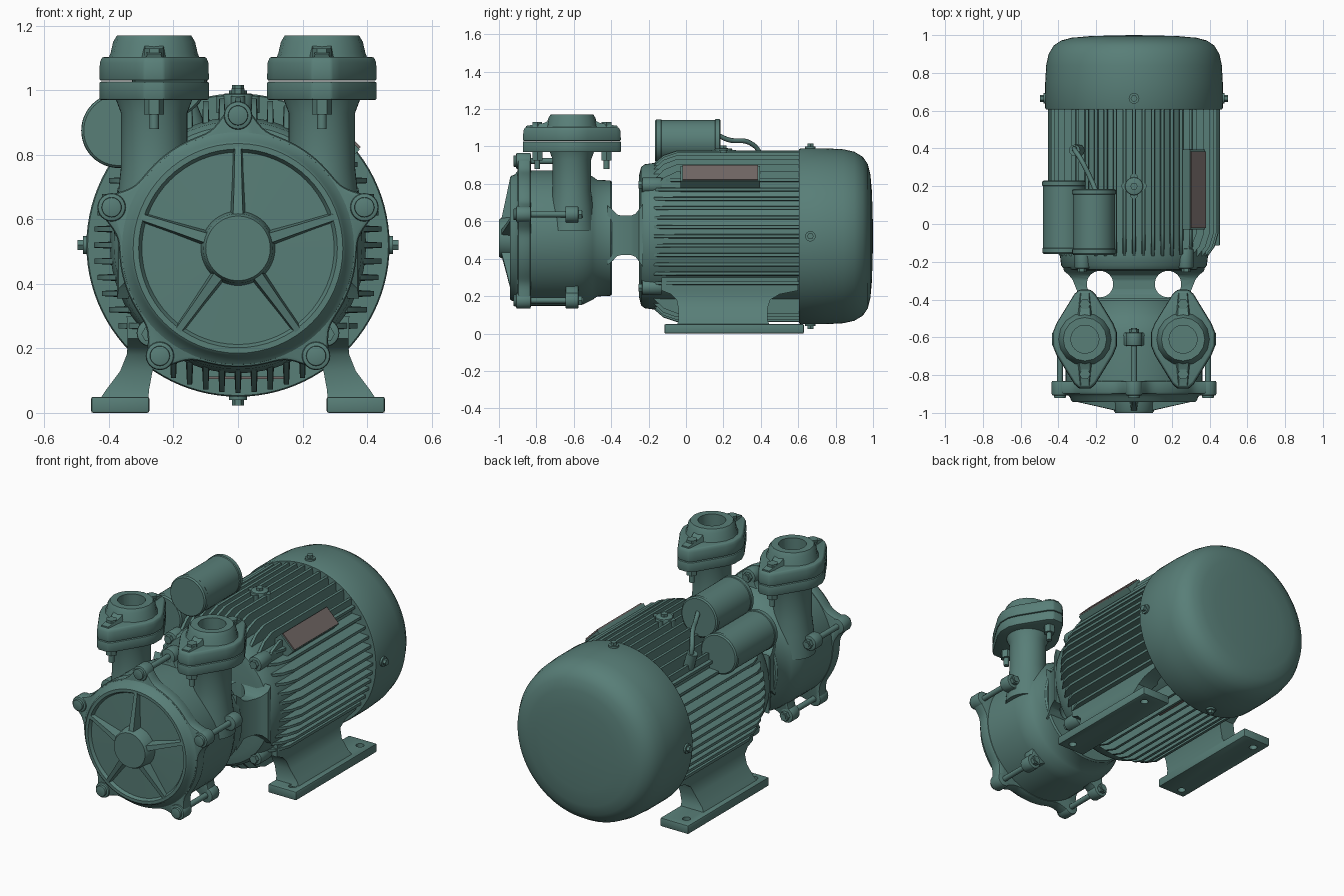
import bpy, bmesh, math
from mathutils import Vector

if "Cube" in bpy.data.objects:
    bpy.data.objects.remove(bpy.data.objects["Cube"])

MZ, PZ = 0.52, 0.51          # motor axis height, pump axis height
Y, Z = (0, 1, 0), (0, 0, 1)


def material(name, col):
    m = bpy.data.materials.new(name)
    m.diffuse_color = (*col, 1)
    m.use_nodes = True
    m.node_tree.nodes["Principled BSDF"].inputs["Base Color"].default_value = m.diffuse_color
    return m


TEAL = material("teal paint", (0.098, 0.21, 0.187))
GREY = material("warm grey plate", (0.165, 0.135, 0.128))


def add_loft(bm, rings):
    """Skin a list of equal-length rings; a one-point ring closes to a tip."""
    rows, n = [], max(len(r) for r in rings)
    for r in rings:
        vs = [bm.verts.new(p) for p in r]
        rows.append(vs if len(vs) > 1 else vs * n)
    for a, b in zip(rows, rows[1:]):
        for i in range(n):
            j = (i + 1) % n
            f = list(dict.fromkeys((a[i], a[j], b[j], b[i])))
            if len(f) > 2:
                bm.faces.new(f)
    for end in (rows[0], rows[-1]):
        if end[0] is not end[1]:
            bm.faces.new(end)


def make(name, bm, mat=TEAL, bev=0):
    bmesh.ops.recalc_face_normals(bm, faces=bm.faces)
    me = bpy.data.meshes.new(name)
    bm.to_mesh(me)
    bm.free()
    me.materials.append(mat)
    ob = bpy.data.objects.new(name, me)
    bpy.context.collection.objects.link(ob)
    if bev:
        m = ob.modifiers.new("bevel", 'BEVEL')
        m.width, m.segments, m.limit_method = bev, 2, 'ANGLE'
    return ob


def loft(name, rings, mat=TEAL, bev=0):
    bm = bmesh.new()
    add_loft(bm, rings)
    return make(name, bm, mat, bev)


def lathe(name, prof, o, axis=Y, seg=64, bev=0):
    """Revolve (along, radius) pairs about an axis through o."""
    q = Vector(axis).to_track_quat('Z', 'Y')
    rings = []
    for t, r in prof:
        k = seg if r > 0 else 1
        rings.append([q @ Vector((r * math.cos(math.tau * i / seg), r * math.sin(math.tau * i / seg), t)) + Vector(o)
                      for i in range(k)])
    return loft(name, rings, TEAL, bev)


def cyl(name, a, b, r, seg=24, bev=0):
    d = Vector(b) - Vector(a)
    return lathe(name, [(0, 0), (0, r), (d.length, r), (d.length, 0)], a, d, seg, bev)


def rect(x0, x1, y0, y1, z):
    return [(x0, y0, z), (x1, y0, z), (x1, y1, z), (x0, y1, z)]


def box(name, x0, x1, y0, y1, z0, z1, mat=TEAL, bev=0):
    return loft(name, [rect(x0, x1, y0, y1, z0), rect(x0, x1, y0, y1, z1)], mat, bev)


def bake(ob):
    dg = bpy.context.evaluated_depsgraph_get()
    me = bpy.data.meshes.new_from_object(ob.evaluated_get(dg))
    ob.modifiers.clear()
    ob.data = me


def cut(ob, cutters):
    for c in cutters:
        m = ob.modifiers.new("cut", 'BOOLEAN')
        m.operation, m.solver, m.object = 'DIFFERENCE', 'EXACT', c
    bake(ob)


def drop(cutters):
    for c in cutters:
        bpy.data.objects.remove(c)


# --- motor: core with end bell, fan cowl, cooling fins
lathe("motor_core", [(-.25, 0), (-.25, .33), (-.24, .37), (-.22, .385), (-.17, .392), (-.12, .397), (.62, .397), (.62, 0)],
      (0, 0, MZ))
lathe("fan_cowl", [(.605, 0), (.605, .466), (.615, .47), (.75, .47), (.84, .465), (.90, .452), (.945, .425), (.972, .385),
                   (.986, .33), (.994, .24), (.998, .12), (1.0, 0)], (0, 0, MZ), seg=96)
fins = bmesh.new()
for vertical in (0, 1):
    for s in (-1, 1):
        for k in range(-6, 7):
            o = k * 0.05
            if vertical and s < 0 and abs(o) > .22 or not vertical and o < -.26:
                continue
            R = .458 if vertical else .447
            base, full = math.sqrt(.38**2 - o * o) * .9, math.sqrt(R * R - o * o)
            low = math.sqrt(.392**2 - o * o)
            rings = []
            for y, tip in ((-.17, low), (-.12, low * .35 + full * .65), (-.05, full), (.61, full)):
                sec = [(base, o - .014), (tip, o - .008), (tip, o + .008), (base, o + .014)]
                rings.append([(c, y, MZ + s * r) if vertical else (s * r, y, MZ + c) for r, c in sec])
            add_loft(fins, rings)
make("cooling_fins", fins)
box("bottom_panel", -.10, .15, .36, .604, .105, .113, GREY)

# end bell lugs and cowl screws
for a in (45, 135, 225, 315):
    c, s = math.cos(math.radians(a)), math.sin(math.radians(a))
    cyl("bell_lug", (.385 * c, -.235, MZ + .385 * s), (.385 * c, -.13, MZ + .385 * s), .042, bev=.006)
    cyl("bell_bolt", (.39 * c, -.255, MZ + .39 * s), (.39 * c, -.23, MZ + .39 * s), .024, 6)
for dx, dz in ((1, 0), (-1, 0), (0, 1), (0, -1)):
    p = lambda r: (dx * r, .665, MZ + dz * r)
    cyl("cowl_screw_washer", p(.46), p(.48), .028, 16)
    cyl("cowl_screw_head", p(.47), p(.497), .018, 6)

# name plate on its 45 degree pad
def pad(name, r0, r1, w, y0, y1, mat):
    k = math.sqrt(.5)
    loft(name, [[((r + t) * k, y, MZ + (r - t) * k) for r, t in ((r0, -w), (r1, -w), (r1, w), (r0, w))]
                for y in (y0, y1)], mat)
pad("plate_pad", .35, .476, .057, -.03, .395, TEAL)
pad("rating_plate", .476, .484, .054, -.02, .385, GREY)

# lifting boss on top
cyl("lifting_boss", (0, .2, .93), (0, .2, .99), .048, bev=.008)
cyl("lifting_plug", (0, .2, .98), (0, .2, 1.005), .02, 6)
for dx, dy in ((.06, 0), (-.06, 0), (0, .06), (0, -.06)):
    cyl("boss_lug", (dx * .75, .2 + dy * .75, .93), (dx * .75, .2 + dy * .75, .982), .022, 12)

# --- capacitors, bracket and cable
for x, z, y0, y1 in ((-.37, .875, -.16, .23), (-.212, 1.03, -.165, .185)):
    n = y1 - y0
    lathe("capacitor", [(0, 0), (0, .108), (.008, .115), (.03, .115), (.034, .112), (n - .03, .112), (n - .026, .116),
                        (n - .006, .116), (n, .108), (n, 0)], (x, y0, z), seg=48)
    d = Vector((x, 0, z - MZ)).normalized()
    cyl("capacitor_mount", Vector((0, .03, MZ)) + d * .36, Vector((0, .03, MZ)) + d * .47, .05, bev=.006)
cu = bpy.data.curves.new("capacitor_cable", 'CURVE')
cu.dimensions, cu.bevel_depth, cu.bevel_resolution = '3D', .013, 2
sp = cu.splines.new('BEZIER')
path = [(-.2, .17, 1.06), (-.225, .23, 1.035), (-.28, .34, 1.02), (-.315, .395, .96), (-.30, .39, .87)]
sp.bezier_points.add(len(path) - 1)
for bp, co in zip(sp.bezier_points, path):
    bp.co, bp.handle_left_type, bp.handle_right_type = co, 'AUTO', 'AUTO'
cu.materials.append(TEAL)
bpy.context.collection.objects.link(bpy.data.objects.new("capacitor_cable", cu))
cyl("cable_gland", (-.29, .39, .84), (-.315, .39, .93), .03, 12)

# --- feet
for s in (-1, 1):
    foot = box("foot_plate", min(s * .275, s * .455), max(s * .275, s * .455), -.115, .63, 0, .05, bev=.006)
    holes = [cyl("cutter", (s * .395, y, -.1), (s * .395, y, .1), .022) for y in (-.06, .56)]
    cut(foot, holes)
    drop(holes)
    loft("foot_web", [rect(s * a, s * b, c, d, z) for z, a, b, c, d in (
        (.04, .278, .43, -.05, .45), (.07, .276, .41, -.04, .435), (.13, .265, .365, -.04, .435),
        (.18, .25, .345, -.05, .45), (.21, .235, .342, -.08, .50), (.23, .22, .342, -.13, .60), (.30, .2, .345, -.13, .60))])

# --- neck bracket with two windows
neck = loft("neck_bracket", [[(-w, y, .525 - h), (w, y, .525 - h), (w, y, .525 + h), (-w, y, .525 + h)] for y, w, h in (
    (-.42, .285, .16), (-.39, .29, .135), (-.37, .295, .112), (-.345, .305, .105), (-.295, .325, .105),
    (-.27, .345, .115), (-.25, .37, .14), (-.23, .375, .17))])
wins = [cyl("cutter", (s * .18, -.318, .2), (s * .18, -.318, .9), .07, 32) for s in (-1, 1)]
cut(neck, wins)
drop(wins)

# --- pump casing, rear flange and ribbed front cover
lathe("pump_casing", [(-.84, 0), (-.84, .362), (-.60, .362), (-.55, .355), (-.50, .33), (-.475, .312), (-.405, .308),
                      (-.395, .30), (-.395, 0)], (0, 0, PZ))
lathe("front_cover", [(-.84, 0), (-.84, .365), (-.90, .36), (-.915, .34), (-.935, .333), (-.942, .325), (-.942, .308),
                      (-.925, .298), (-.93, .115), (-.985, .108), (-1.0, .1), (-1.0, 0)], (0, 0, PZ))
angles = [math.radians(90 + 72 * k) for k in range(5)]


def lobed(name, base, bump, wide, y0, y1, bev):
    out = []
    for i in range(160):
        a = math.tau * i / 160
        d = min(abs(math.remainder(a - b, math.tau)) for b in angles)
        r = base + bump * math.exp(-(d / wide) ** 2)
        out.append((r * math.cos(a), PZ + r * math.sin(a)))
    loft(name, [[(x, y, z) for x, z in out] for y in (y0, y1)], TEAL, bev)


lobed("cover_flange", .368, .082, .15, -.9, -.83, .012)
lobed("casing_lugs", .352, .098, .095, -.645, -.575, .008)
for a in angles:
    c, s = math.cos(a), math.sin(a)
    P = lambda r, y, t=0: (r * c - t * s, y, PZ + r * s + t * c)
    cyl("cover_boss", P(.412, -.908), P(.412, -.83), .044, bev=.008)
    cyl("tie_bolt", P(.412, -.85), P(.412, -.55), .016, 12)
    cyl("tie_bolt_head", P(.412, -.922), P(.412, -.9), .031, 20, .004)
    cyl("tie_lug", P(.412, -.645), P(.412, -.575), .043, bev=.006)
    cyl("tie_bolt_nut", P(.412, -.58), P(.412, -.555), .027, 6)
    loft("cover_rib", [[P(r, -.915, -w), P(r, top, -w * .6), P(r, top, w * .6), P(r, -.915, w)]
                       for r, top, w in ((.09, -.99, .026), (.2, -.966, .02), (.315, -.942, .016))])

# --- suction and delivery ports with bolted rhombic flanges
half = [(.03, .262), (.055, .24), (.15, .085), (.17, .035)]
quad = half + [(x, -y) for x, y in reversed(half)]
rhomb = quad + [(-x, -y) for x, y in quad]
for s in (-1, 1):
    cx, cy = s * .26, -.61
    plate = lambda z, k=1: [(cx + x * k, cy + y * k, z) for x, y in rhomb]
    pipe = lathe("port_pipe", [(.55, 0), (.55, .125), (.68, .112), (.76, .103), (.93, .103), (.975, .12), (.975, 0)],
                 (cx, cy, 0), Z, 40)
    lower = loft("port_flange", [plate(.97), plate(1.027)], bev=.006)
    upper = loft("counter_flange", [plate(1.03), plate(1.085, .99), plate(1.103, .95)], bev=.006)
    boss = lathe("port_boss", [(1.09, 0), (1.09, .145), (1.115, .135), (1.15, .127), (1.17, .115), (1.17, 0)],
                 (cx, cy, 0), Z, 16)
    bore = cyl("cutter", (cx, cy, .9), (cx, cy, 1.3), .074, 32)
    for ob in (pipe, lower, upper, boss):
        cut(ob, [bore])
    drop([bore])
    for t in (-1, 1):
        by = cy + t * .185
        loft("flange_ridge", [[(cx - w, cy + t * d, 1.09), (cx + w, cy + t * d, 1.09), (cx + w * .7, cy + t * d, z),
                               (cx - w * .7, cy + t * d, z)] for d, w, z in
                              ((.1, .045, 1.15), (.15, .038, 1.125), (.245, .03, 1.11))])
        cyl("flange_bolt_head", (cx, by, 1.1), (cx, by, 1.13), .03, 6)
        cyl("flange_nut", (cx, by, .925), (cx, by, .975), .031, 6)
        cyl("flange_bolt", (cx, by, .88), (cx, by, 1.0), .015, 12)

# --- bake modifiers and shade smooth, keeping edges sharp
for ob in list(bpy.context.collection.objects):
    if ob.type == 'MESH':
        if ob.modifiers:
            bake(ob)
        ob.data.shade_smooth()
        ob.data.set_sharp_from_angle(angle=math.radians(35))
